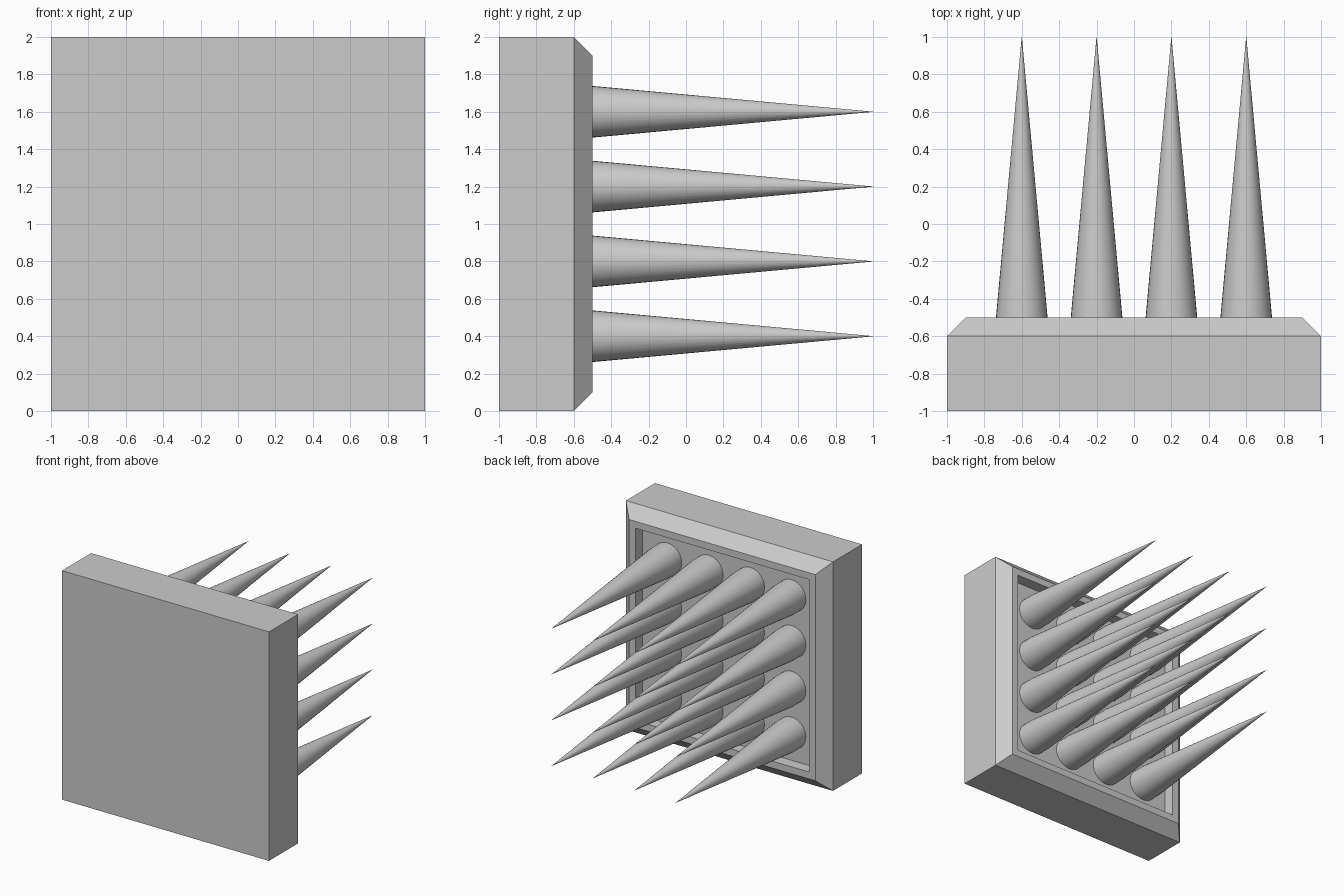
import bpy
import bmesh
from math import pi, radians
from mathutils import Matrix

if "Cube" in bpy.data.objects:
    bpy.data.objects.remove(bpy.data.objects["Cube"], do_unlink=True)

grey = bpy.data.materials.new("grey")
grey.use_nodes = True
colour = (0.6, 0.6, 0.6, 1)
grey.diffuse_color = colour
grey.node_tree.nodes["Principled BSDF"].inputs["Base Color"].default_value = colour


def add_object(name, bm):
    bmesh.ops.recalc_face_normals(bm, faces=bm.faces)
    mesh = bpy.data.meshes.new(name)
    bm.to_mesh(mesh)
    bm.free()
    mesh.materials.append(grey)
    obj = bpy.data.objects.new(name, mesh)
    bpy.context.collection.objects.link(obj)
    return obj


def lathe(name, rings, sides, turn, location):
    """Stack (radius, y) rings of a regular polygon along y and cap both ends."""
    bm = bmesh.new()
    loops = []
    for radius, y in rings:
        made = bmesh.ops.create_circle(bm, segments=sides, radius=radius)["verts"]
        matrix = (Matrix.Translation((0, y, 0)) @ Matrix.Rotation(-pi / 2, 4, "X")
                  @ Matrix.Rotation(turn, 4, "Z"))
        bmesh.ops.transform(bm, matrix=matrix, verts=made)
        loops.append(made)
    for a, b in zip(loops, loops[1:]):
        for i in range(sides):
            j = (i + 1) % sides
            bm.faces.new((a[i], a[j], b[j], b[i]))
    for end in (loops[0], loops[-1]):
        bm.faces.new(end)
    obj = add_object(name, bm)
    obj.location = location
    return obj


# Square plate: chamfered rear edge, narrow rim and shallow recess
root2 = 2 ** 0.5
plate = [(1, -1), (1, -0.6), (0.9, -0.5), (0.84, -0.5), (0.84, -0.6)]
lathe("plate", [(half * root2, y) for half, y in plate], 4, pi / 4, (0, 0, 1))

# Four by four grid of spikes, each with a short straight collar
spike = [(0.138, -0.6), (0.138, -0.5), (0.0005, 1)]
for row in range(4):
    for column in range(4):
        obj = lathe(f"spike_{row + 1}_{column + 1}", spike, 32, 0,
                    (-0.6 + 0.4 * column, 0, 0.4 + 0.4 * row))
        bpy.ops.object.select_all(action="DESELECT")
        obj.select_set(True)
        bpy.context.view_layer.objects.active = obj
        bpy.ops.object.shade_smooth_by_angle(angle=radians(30))
